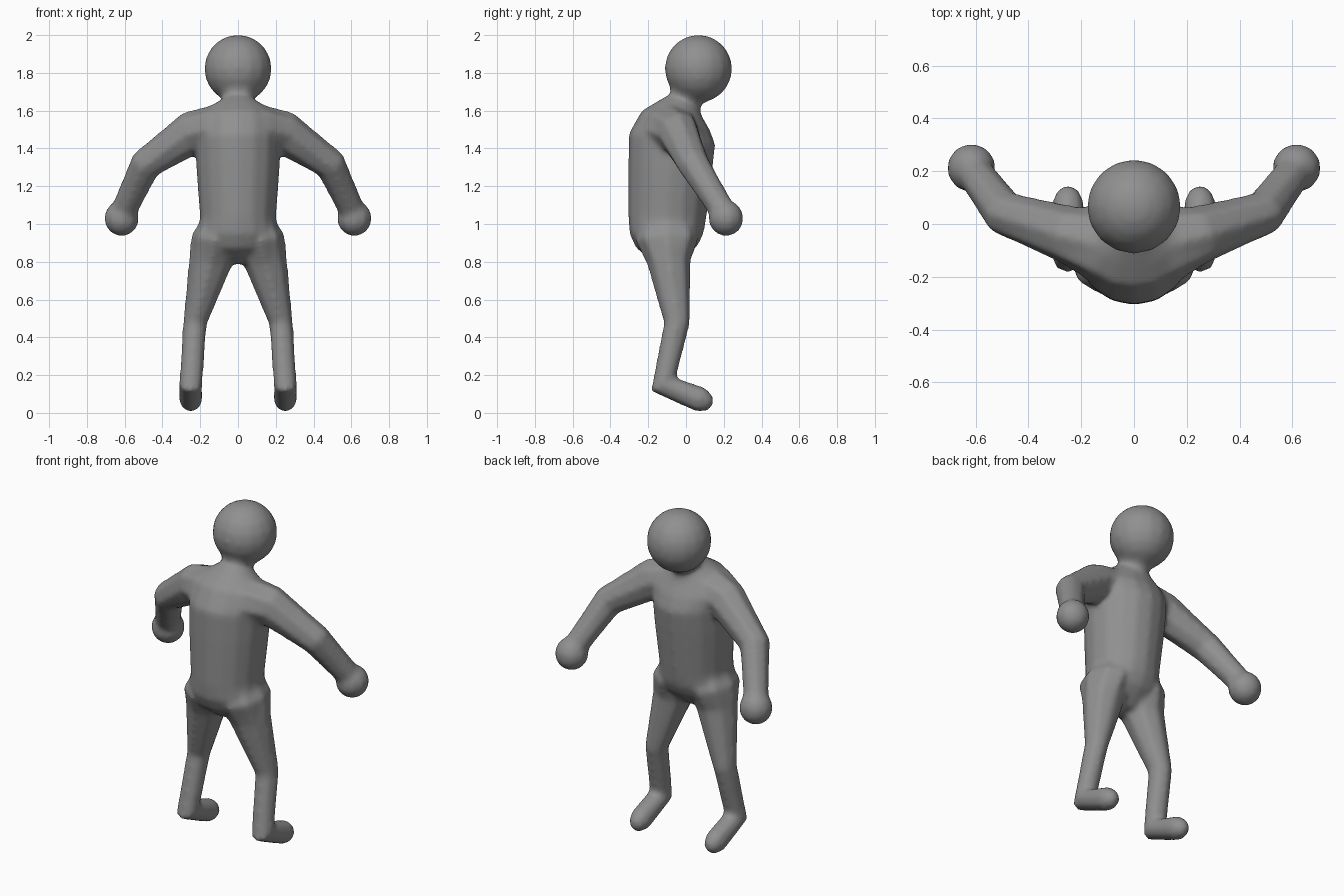
import bpy, bmesh, math
from mathutils import Vector, Matrix

if "Cube" in bpy.data.objects:
    bpy.data.objects.remove(bpy.data.objects["Cube"])


def finish(bm, name):
    bmesh.ops.recalc_face_normals(bm, faces=bm.faces)
    me = bpy.data.meshes.new(name)
    bm.to_mesh(me)
    bm.free()
    ob = bpy.data.objects.new(name, me)
    bpy.context.collection.objects.link(ob)
    return ob


def tube(name, path, ref, sides=8, flip=1):
    """Loft through (x, y, z, radius along ref, radius across)."""
    bm = bmesh.new()
    pts = [Vector(p[:3]) for p in path]
    rings = []
    for i, p in enumerate(path):
        t = Vector()
        if i > 0:
            t += (pts[i] - pts[i - 1]).normalized()
        if i < len(pts) - 1:
            t += (pts[i + 1] - pts[i]).normalized()
        t.normalize()
        u = Vector(ref)
        u = (u - t * u.dot(t)).normalized()
        v = t.cross(u)
        ring = []
        for k in range(sides):
            a = 2 * math.pi * k / sides
            co = pts[i] + u * (p[3] * math.cos(a)) + v * (p[4] * math.sin(a))
            co.x *= flip
            ring.append(bm.verts.new(co))
        rings.append(ring)
    for r, s in zip(rings, rings[1:]):
        for k in range(sides):
            n = (k + 1) % sides
            bm.faces.new((r[k], r[n], s[n], s[k]))
    bm.faces.new(rings[0])
    bm.faces.new(rings[-1])
    return finish(bm, name)


def ball(name, centre, radius, seg, rows):
    bm = bmesh.new()
    bmesh.ops.create_uvsphere(bm, u_segments=seg, v_segments=rows, radius=radius,
                              matrix=Matrix.Translation(centre))
    return finish(bm, name)


# Torso from crotch to the base of the neck
body = tube("body", [
    (0, -.095, .79, .05, .06), (0, -.10, .88, .19, .165),
    (0, -.103, .95, .218, .197), (0, -.10, 1.03, .202, .207),
    (0, -.083, 1.30, .222, .224), (0, -.074, 1.45, .227, .232),
    (0, -.055, 1.55, .22, .187), (0, -.035, 1.605, .165, .13),
    (0, -.02, 1.655, .09, .085)], (1, 0, 0), 16)

# Neck flaring into the head
parts = [
    tube("neck", [(0, -.02, 1.56, .08, .08), (0, .0, 1.66, .084, .088),
                  (0, .045, 1.755, .15, .15)], (1, 0, 0), 12),
    ball("head", (0, .066, 1.822), .18, 16, 10),
]

# Arms, hands and legs on both sides
for side, s in (("left", -1), ("right", 1)):
    parts.append(tube(side + "_arm", [
        (0, -.09, 1.50, .17, .14), (.13, -.08, 1.502, .15, .13),
        (.25, -.04, 1.482, .113, .118), (.49, .04, 1.315, .088, .088),
        (.59, .175, 1.10, .073, .073), (.612, .205, 1.04, .07, .07)],
        (0, 1, 0), 8, s))
    parts.append(ball(side + "_hand", (s * .616, .212, 1.03), .096, 10, 7))
    parts.append(tube(side + "_leg", [
        (.09, -.10, 1.06, .07, .12), (.122, -.10, .92, .128, .172),
        (.146, -.09, .80, .117, .119), (.228, -.048, .475, .065, .071),
        (.25, -.12, .15, .064, .078), (.25, .08, .069, .064, .07),
        (.25, .125, .053, .044, .048), (.25, .142, .048, .018, .02)],
        (1, 0, 0), 8, s))

# Fuse everything into one skin
bpy.context.view_layer.objects.active = body
for p in parts:
    m = body.modifiers.new("union", 'BOOLEAN')
    m.operation = 'UNION'
    m.solver = 'EXACT'
    m.object = p
    bpy.ops.object.modifier_apply(modifier=m.name)
    bpy.data.objects.remove(p)

# Even out the skin so the joints flow together
remesh = body.modifiers.new("skin", 'REMESH')
remesh.mode = 'VOXEL'
remesh.voxel_size = .014
remesh.use_smooth_shade = True
soften = body.modifiers.new("soften", 'SMOOTH')
soften.factor = .5
soften.iterations = 12
for m in (remesh, soften):
    bpy.ops.object.modifier_apply(modifier=m.name)

# Dark grey skin
grey = bpy.data.materials.new("dark_grey")
grey.diffuse_color = (.28, .28, .28, 1)
grey.use_nodes = True
grey.node_tree.nodes["Principled BSDF"].inputs["Base Color"].default_value = grey.diffuse_color
body.data.materials.clear()
body.data.materials.append(grey)

bpy.ops.object.select_all(action='DESELECT')
body.select_set(True)
bpy.ops.object.shade_smooth()
